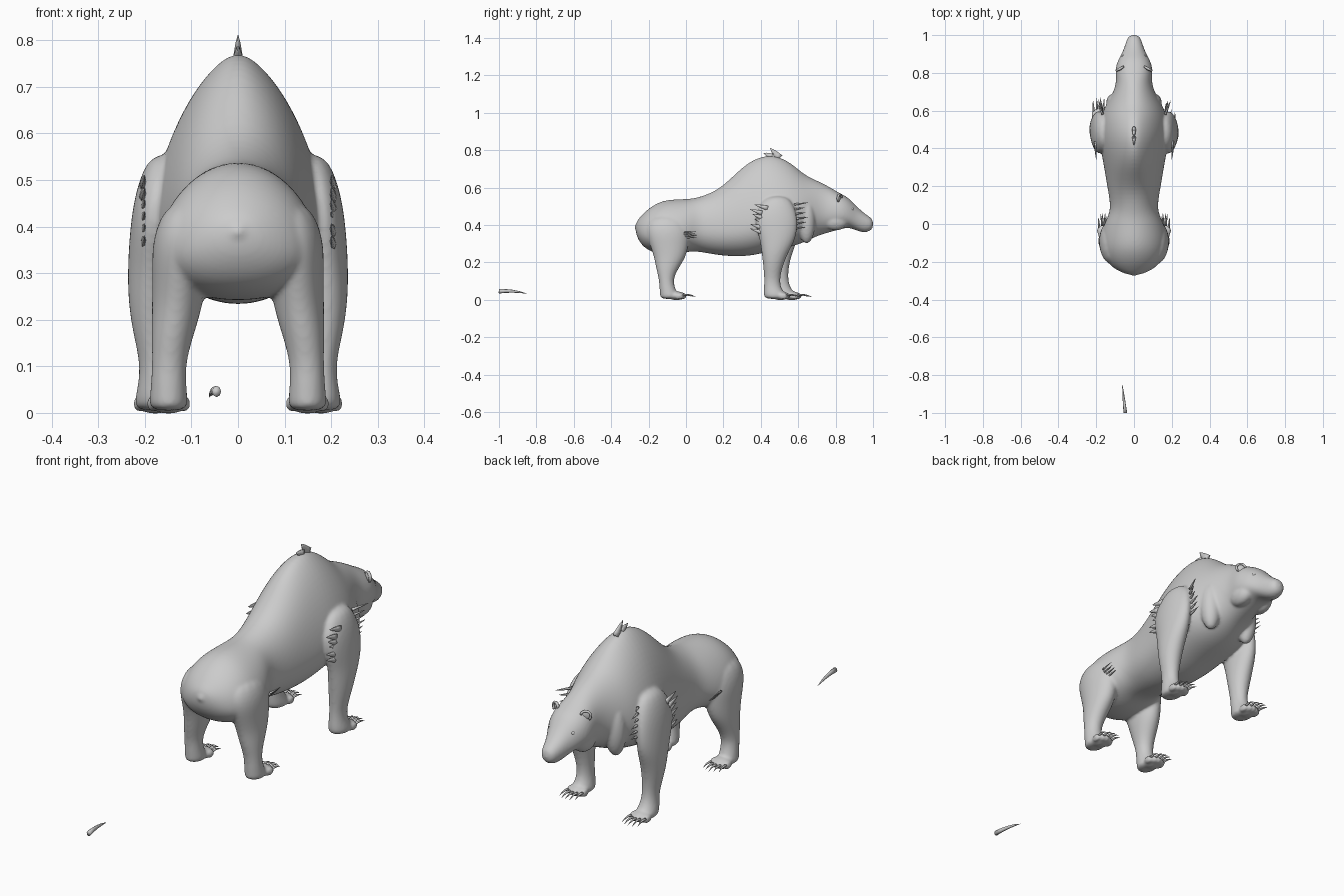
import bpy, bmesh, math, random
from mathutils import Vector, Matrix

if "Cube" in bpy.data.objects:
    bpy.data.objects.remove(bpy.data.objects["Cube"])

random.seed(4)
TAU = 2 * math.pi


def loft(bm, rings):
    """Closed skin through equal-sized rings of points."""
    loops = [[bm.verts.new(p) for p in r] for r in rings]
    n = len(loops[0])
    for a, b in zip(loops, loops[1:]):
        for i in range(n):
            bm.faces.new((a[i], a[(i + 1) % n], b[(i + 1) % n], b[i]))
    bm.faces.new(loops[0][::-1])
    bm.faces.new(loops[-1])


def finish(name, bm, smooth=True):
    bmesh.ops.recalc_face_normals(bm, faces=bm.faces)
    me = bpy.data.meshes.new(name)
    bm.to_mesh(me)
    bm.free()
    for p in me.polygons:
        p.use_smooth = smooth
    ob = bpy.data.objects.new(name, me)
    bpy.context.collection.objects.link(ob)
    return ob


def section(y, top, bot, w, mid, p, n=20):
    """Upright torso slice: superelliptic above the widest level, round below."""
    pts = []
    for i in range(n):
        t = TAU * i / n
        s, c = math.sin(t), math.cos(t)
        e = 2 / p if c > 0 else 0.95
        h = top - mid if c > 0 else mid - bot
        pts.append((w * math.copysign(abs(s) ** e, s), y,
                    mid + h * math.copysign(abs(c) ** e, c)))
    return pts


def ball(bm, loc, size):
    m = Matrix.Translation(loc) @ Matrix.Diagonal((*size, 1))
    bmesh.ops.create_uvsphere(bm, u_segments=12, v_segments=8, radius=1, matrix=m)


def spike(bm, base, tip, r, sag=0.0, flat=1.0, n=6):
    """Tapering curved cone, used for claws and hair tufts."""
    base, tip = Vector(base), Vector(tip)
    q = (tip - base).to_track_quat('Z', 'Y')
    rings = []
    for k in range(5):
        t = k / 4
        c = base.lerp(tip, t) + Vector((0, 0, sag * 4 * t * (1 - t)))
        rad = r * (1 - t) ** 0.7 + 0.0006
        rings.append([c + q @ Vector((rad * flat * math.cos(TAU * i / n),
                                      rad * math.sin(TAU * i / n), 0)) for i in range(n)])
    loft(bm, rings)


# Torso, neck and head: y, top, bottom, half width, widest level, roundness
TORSO = [
    (-.27, .412, .355, .03, .385, 2), (-.245, .445, .30, .095, .36, 2),
    (-.2, .492, .26, .15, .35, 1.9), (-.13, .534, .24, .178, .34, 1.9),
    (-.05, .541, .24, .178, .34, 1.9), (.02, .541, .26, .15, .37, 2),
    (.08, .553, .255, .122, .38, 2), (.18, .593, .235, .14, .37, 2),
    (.28, .695, .23, .157, .38, 1.8), (.36, .76, .235, .172, .4, 1.65),
    (.46, .788, .26, .188, .43, 1.55), (.56, .742, .28, .182, .43, 1.6),
    (.63, .672, .305, .152, .45, 1.8), (.70, .64, .34, .108, .47, 2),
    (.76, .61, .358, .093, .47, 2), (.82, .572, .375, .102, .465, 2.2),
    (.87, .548, .388, .085, .455, 2.2), (.91, .502, .37, .06, .43, 2.1),
    (.96, .457, .355, .044, .41, 2.1), (1.003, .432, .378, .028, .405, 2)]

# Legs: x, y, z, half width, half depth
FRONT = [
    (.15, .49, .56, .04, .06), (.175, .48, .48, .046, .11), (.185, .485, .4, .048, .118),
    (.187, .49, .32, .051, .097), (.187, .475, .25, .051, .072), (.184, .465, .18, .045, .053),
    (.178, .46, .11, .033, .042), (.178, .462, .06, .037, .047), (.178, .475, .03, .045, .062),
    (.178, .48, .003, .044, .062)]
HIND = [
    (.09, -.1, .46, .06, .09), (.115, -.1, .38, .072, .127), (.125, -.09, .3, .061, .108),
    (.13, -.085, .23, .056, .088), (.14, -.1, .17, .047, .062), (.148, -.107, .11, .037, .038),
    (.149, -.1, .06, .039, .043), (.149, -.09, .03, .042, .05), (.149, -.085, .003, .042, .055)]

body = bmesh.new()
claws = bmesh.new()
loft(body, [section(*r) for r in TORSO])
ball(body, (0, -.25, .388), (.03, .026, .026))            # tail
for s in (1, -1):
    ball(body, (s * .055, .80, .42), (.04, .07, .05))     # cheek
    ball(body, (s * .10, .645, .42), (.05, .05, .12))     # neck ruff


def leg(rows, s, stride, toe_y, claw_len):
    rings = []
    for x, y, z, rx, ry in rows:
        y += stride * max(0, 1 - z / .4)
        rings.append([(s * x + rx * math.cos(TAU * i / 14), y + ry * math.sin(TAU * i / 14), z)
                      for i in range(14)])
    loft(body, rings)
    fx = rows[-1][0]
    # paw with toes and claws
    ball(body, (s * fx, toe_y + stride - .03, .022), (.044, .05, .024))
    for k in range(-2, 3):
        x, y = s * fx + k * .0175, toe_y + stride - .004 * k * k
        ball(body, (x, y, .02), (.012, .026, .018))
        spike(claws, (x, y + .015, .024), (x + k * .002, y + .02 + claw_len, .016), .0055, .006)


leg(FRONT, 1, 0, .535, .055)
leg(FRONT, -1, .06, .535, .055)
for s in (1, -1):
    leg(HIND, s, 0, -.02, .05)

# Fuse the shells into one smooth hide
hide = finish("bear_body", body)
sub = hide.modifiers.new("round", 'SUBSURF')
sub.levels = sub.render_levels = 2
rem = hide.modifiers.new("fuse", 'REMESH')
rem.mode = 'VOXEL'
rem.voxel_size = .0065
rem.use_smooth_shade = True
smo = hide.modifiers.new("soften", 'SMOOTH')
smo.factor = .5
smo.iterations = 5

finish("paw_claws", claws)

# Loose claw lying behind the animal
loose = bmesh.new()
spike(loose, (-.046, -1, .046), (-.062, -.852, .034), .0115, .006, .8, 8)
finish("loose_claw", loose)

# Ears and eyes
for s, side in ((1, "right"), (-1, "left")):
    ear = bmesh.new()
    tilt = Matrix.Rotation(s * -.5, 4, 'Z') @ Matrix.Rotation(s * .5, 4, 'Y')
    pos = Matrix.Translation((s * .075, .822, .542))
    rim = []
    for k in range(9):
        a = math.pi * (k / 8 * 1.2 - .1)
        c = Vector((math.cos(a), 0, math.sin(a)))
        rim.append([pos @ tilt @ (c * (.021 + .005 * math.cos(TAU * i / 6))
                    + Vector((0, .007 * math.sin(TAU * i / 6), 0))) for i in range(6)])
    loft(ear, rim)
    bmesh.ops.create_uvsphere(ear, u_segments=10, v_segments=6, radius=1,
                              matrix=pos @ tilt @ Matrix.Translation((0, -.004, 0))
                              @ Matrix.Diagonal((.02, .005, .02, 1)))
    finish(side + "_ear", ear)
    eye = bmesh.new()
    ball(eye, (s * .056, .888, .484), (.009, .009, .008))
    finish(side + "_eye", eye)

# Hair: crest on the hump, tufts on shoulders and hips
hair = bmesh.new()
spike(hair, (0, .50, .758), (0, .45, .812), .024, 0, .45)
spike(hair, (0, .46, .765), (0, .415, .785), .02, 0, .5)
for s in (1, -1):
    for k in range(6):
        z = .36 + .026 * k
        spike(hair, (s * .205, .42 + random.uniform(-.02, .02), z),
              (s * .2, .35 + random.uniform(-.01, .02), z + .02), .014, 0, .5)
        spike(hair, (s * .165, .58, z + .02),
              (s * (.17 + .005 * k), .63 + random.uniform(0, .03), z + .03), .006)
    for k in range(4):
        spike(hair, (s * (.145 + .008 * k), -.01, .33 + .01 * k),
              (s * (.15 + .009 * k), .055, .335 + .01 * k), .004)
finish("hair_tufts", hair)
